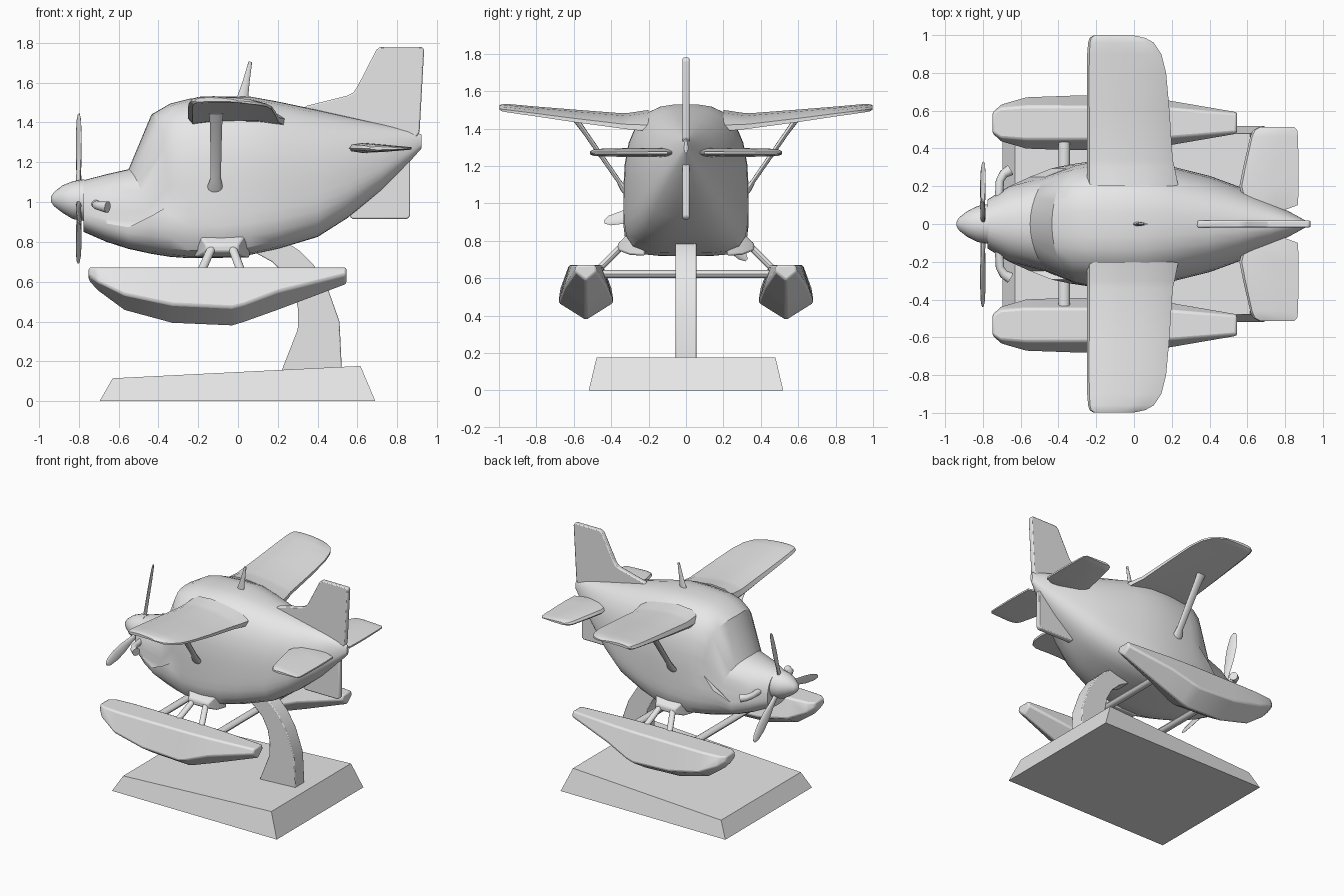
import bpy, bmesh, math
from mathutils import Vector

grey = bpy.data.materials.new("plain grey")
grey.diffuse_color = (0.8, 0.8, 0.8, 1)


def finish(name, bm, mirror=False, smooth=35, bevel=0):
    bmesh.ops.recalc_face_normals(bm, faces=bm.faces)
    me = bpy.data.meshes.new(name)
    bm.to_mesh(me)
    bm.free()
    me.materials.append(grey)
    ob = bpy.data.objects.new(name, me)
    bpy.context.collection.objects.link(ob)
    bpy.ops.object.select_all(action='DESELECT')
    bpy.context.view_layer.objects.active = ob
    ob.select_set(True)
    if smooth:
        bpy.ops.object.shade_smooth_by_angle(angle=math.radians(smooth))
    if bevel:
        m = ob.modifiers.new("bevel", 'BEVEL')
        m.width, m.segments, m.limit_method = bevel, 2, 'ANGLE'
    if mirror:
        m = ob.modifiers.new("mirror", 'MIRROR')
        m.use_axis = (False, True, False)
        m.use_mirror_merge = False
    return ob


def loft(name, rings, **kw):
    """Skin a list of equal point rings and cap both ends."""
    bm = bmesh.new()
    vs = [[bm.verts.new(p) for p in r] for r in rings]
    n = len(vs[0])
    for a, b in zip(vs, vs[1:]):
        for i in range(n):
            j = (i + 1) % n
            bm.faces.new((a[i], a[j], b[j], b[i]))
    bm.faces.new(vs[0])
    bm.faces.new(vs[-1])
    return finish(name, bm, **kw)


def tube(name, path, sides=12, **kw):
    """Elliptical rod; path items are (point, radius across x, other radius)."""
    rings = []
    pts = [Vector(p[0]) for p in path]
    for k, (_, ru, rv) in enumerate(path):
        d = (pts[min(k + 1, len(pts) - 1)] - pts[max(k - 1, 0)]).normalized()
        u = Vector((1, 0, 0))
        u = (u - d * u.dot(d)).normalized()
        v = d.cross(u)
        rings.append([pts[k] + u * ru * math.cos(t) + v * rv * math.sin(t)
                      for t in (2 * math.pi * i / sides for i in range(sides))])
    return loft(name, rings, **kw)


def plate(name, outline, half, **kw):
    """Side profile (x, z) extruded across y."""
    return loft(name, [[(x, s * half, z) for x, z in outline] for s in (-1, 1)], **kw)


# Fuselage: x, bottom, top, half width, upper power, lower power, sweep of upper edge
stations = [
    (-0.775, 0.85, 1.11, 0.13, 2.2, 2.4, 0),
    (-0.66, 0.80, 1.14, 0.20, 2.3, 2.7, 0),
    (-0.55, 0.765, 1.165, 0.25, 2.5, 3, 0.08),
    (-0.435, 0.74, 1.44, 0.295, 3.2, 3.6, 0.08),
    (-0.34, 0.725, 1.495, 0.315, 3.1, 4, 0.03),
    (-0.24, 0.718, 1.52, 0.33, 3, 4.6, 0),
    (-0.08, 0.72, 1.53, 0.335, 3, 5, 0),
    (0.06, 0.735, 1.53, 0.33, 3, 4.5, 0),
    (0.2, 0.765, 1.505, 0.305, 2.8, 4, 0),
    (0.4, 0.825, 1.463, 0.255, 2.5, 3.4, 0),
    (0.55, 0.92, 1.43, 0.20, 2.3, 2.8, 0),
    (0.72, 1.06, 1.393, 0.12, 2.1, 2.3, 0),
    (0.86, 1.20, 1.36, 0.045, 2, 2, 0),
    (0.922, 1.27, 1.34, 0.01, 2, 2, 0),
]
rings = []
for x, zb, zt, w, nu, nl, sw in stations:
    zc = zb + 0.34 * (zt - zb)
    ring = []
    for i in range(32):
        t = 2 * math.pi * i / 32
        c, s = math.cos(t), math.sin(t)
        n = nu if s > 0 else nl
        r = (abs(c) ** n + abs(s) ** n) ** (-1 / n)
        y, z = w * c * r, s * r * ((zt - zc) if s > 0 else (zc - zb))
        ring.append((x + (sw * (y / w) ** 2 if s > 0 else 0), y, zc + z))
    rings.append(ring)
loft("fuselage", rings, smooth=28)

# Nose spinner
loft("spinner", [[(x, r * math.cos(i * math.pi / 10), z + r * math.sin(i * math.pi / 10))
                  for i in range(20)]
                 for x, r, z in ((-0.94, 0.012, 1.015), (-0.925, 0.035, 1.015), (-0.88, 0.07, 1.015),
                                 (-0.83, 0.095, 1.01), (-0.77, 0.105, 1.01))])

# Propeller blades, slightly pitched
for k, deg in enumerate((74, 194, 316)):
    a = math.radians(deg)
    rad = Vector((0, math.cos(a), math.sin(a)))
    tan = Vector((0, -math.sin(a), math.cos(a)))
    chord = tan * math.cos(0.35) + Vector((1, 0, 0)) * math.sin(0.35)
    flat = rad.cross(chord)
    hub = Vector((-0.80, 0, 1.01))
    loft("propeller_blade_%d" % (k + 1),
         [[hub + rad * r + chord * c * math.cos(i * math.pi / 5) + flat * th * math.sin(i * math.pi / 5)
           for i in range(10)]
          for r, c, th in ((0.05, 0.016, 0.014), (0.15, 0.022, 0.011), (0.25, 0.036, 0.009),
                           (0.34, 0.038, 0.007), (0.42, 0.028, 0.006), (0.45, 0.01, 0.004))])

# Exhaust pipes
tube("exhaust_pipe", [((-0.715, 0.13, 0.99), 0.022, 0.022), ((-0.71, 0.23, 0.985), 0.022, 0.022),
                      ((-0.69, 0.265, 0.98), 0.024, 0.024), ((-0.655, 0.285, 0.975), 0.03, 0.03)],
     mirror=True)

# Wings: unit section swept along the span (y, leading x, trailing x, bottom, top)
foil = [(0, .3), (.03, .7), (.13, .93), (.35, 1), (.65, .85), (.88, .6), (1, .3),
        (1, 0), (.75, .14), (.3, .16), (.05, 0)]
span = [(0.20, -0.25, 0.235, 1.385, 1.50), (0.30, -0.25, 0.215, 1.395, 1.485),
        (0.34, -0.25, 0.205, 1.40, 1.482), (0.6, -0.25, 0.188, 1.435, 1.502),
        (0.8, -0.25, 0.17, 1.465, 1.518), (0.9, -0.248, 0.145, 1.479, 1.527),
        (0.96, -0.243, 0.105, 1.488, 1.532), (0.985, -0.235, 0.06, 1.493, 1.53),
        (0.998, -0.215, 0.0, 1.502, 1.525)]
loft("wing", [[(a + u * (b - a), y, lo + v * (hi - lo)) for u, v in foil]
              for y, a, b, lo, hi in span], mirror=True)

# Wing struts with a swollen foot
tube("wing_strut", [((-0.115, 0.30, 1.04), 0.04, 0.02), ((-0.115, 0.335, 1.08), 0.038, 0.018),
                    ((-0.112, 0.36, 1.12), 0.026, 0.012), ((-0.11, 0.54, 1.38), 0.03, 0.013),
                    ((-0.11, 0.59, 1.45), 0.036, 0.016)], mirror=True)

# Tailplane halves
tail = [(0.10, 0.62, 0.85), (0.08, 0.78, 0.80), (0.08, 0.72, 0.82)]
tail_span = [(0.075, 0.60, 0.80, 0.020), (0.10, 0.585, 0.868, 0.021), (0.20, 0.558, 0.872, 0.021),
             (0.30, 0.578, 0.872, 0.020), (0.46, 0.615, 0.868, 0.017),
             (0.495, 0.63, 0.865, 0.014), (0.513, 0.66, 0.85, 0.007)]
loft("tailplane", [[(a + u * (b - a), y, 1.27 + h * v) for u, v in
                    ((0, 0), (.04, .9), (.2, 1.3), (.6, .8), (1, .3),
                     (1, -.3), (.6, -.8), (.2, -1.1), (.04, -.7))]
                   for y, a, b, h in tail_span], mirror=True)

# Tail fin, lower rudder and aerial
plate("tail_fin", [(0.32, 1.46), (0.34, 1.482), (0.55, 1.535), (0.58, 1.55), (0.60, 1.58), (0.695, 1.765),
                   (0.715, 1.78), (0.925, 1.78), (0.935, 1.765), (0.912, 1.35), (0.86, 1.28)],
      0.018, bevel=0.007)
plate("lower_rudder", [(0.56, 0.93), (0.575, 0.915), (0.85, 0.915), (0.865, 0.93), (0.865, 1.25), (0.6, 1.17)],
      0.018, bevel=0.007)
tube("aerial", [((0.02, 0, 1.51), 0.03, 0.012), ((0.04, 0, 1.60), 0.018, 0.008),
                ((0.062, 0, 1.705), 0.009, 0.006)])

# Floats: x, half width, chine height, keel height, top half width
hull = [(-0.75, 0.055, 0.63, 0.605, 0.05), (-0.705, 0.10, 0.60, 0.555, 0.08),
        (-0.57, 0.14, 0.535, 0.455, 0.09), (-0.33, 0.148, 0.485, 0.39, 0.09),
        (-0.03, 0.148, 0.47, 0.377, 0.088), (0.03, 0.145, 0.485, 0.395, 0.086),
        (0.2, 0.12, 0.55, 0.455, 0.078), (0.545, 0.06, 0.635, 0.585, 0.05)]
loft("float", [[(x, 0.535 + dy, z) for dy, z in
                ((-tw, 0.672), (tw, 0.672), (w, zc), (0, zk), (-w, zc))]
               for x, w, zc, zk, tw in hull], mirror=True, bevel=0.012)

# Float mounting pods, legs and cross tubes
loft("float_pod", [[(-0.08 + sx * px, y, z) for px, y, z in
                    ((-.5, .22 + o, zl + .12), (.5, .22 + o, zl + .12), (.5, .22 + o, zl), (-.5, .22 + o, zl))]
                   for o, sx, zl in ((0, .28, .72), (.08, .24, .725))] +
     [[(-0.08 + px, 0.365, z) for px, z in ((-.08, .785), (.08, .785), (.08, .75), (-.08, .75))]],
     mirror=True, bevel=0.01)
for name, x0, x1 in (("front_float_leg", -0.13, -0.19), ("rear_float_leg", -0.03, 0.02)):
    tube(name, [((x0, 0.34, 0.775), 0.022, 0.018), ((x1, 0.475, 0.64), 0.022, 0.018)], mirror=True)
for name, x in (("front_cross_tube", -0.37), ("rear_cross_tube", 0.13)):
    tube(name, [((x, -0.5, 0.622), 0.03, 0.022), ((x, 0.5, 0.622), 0.03, 0.022)])

# Stand: curved arm on a sloping plinth
plate("stand_arm", [(0.21, 0.13), (0.30, 0.36), (0.302, 0.46), (0.285, 0.55), (0.24, 0.635), (0.17, 0.70),
                    (0.08, 0.75), (0.10, 0.80), (0.24, 0.80), (0.31, 0.755), (0.38, 0.685), (0.45, 0.57),
                    (0.51, 0.40), (0.522, 0.15)], 0.055, bevel=0.006)
loft("stand_base", [[(-0.695, -0.52, 0), (0.69, -0.52, 0), (0.69, 0.52, 0), (-0.695, 0.52, 0)],
                    [(-0.63, -0.478, 0.115), (0.615, -0.478, 0.177),
                     (0.615, 0.478, 0.177), (-0.63, 0.478, 0.115)]], smooth=0)
